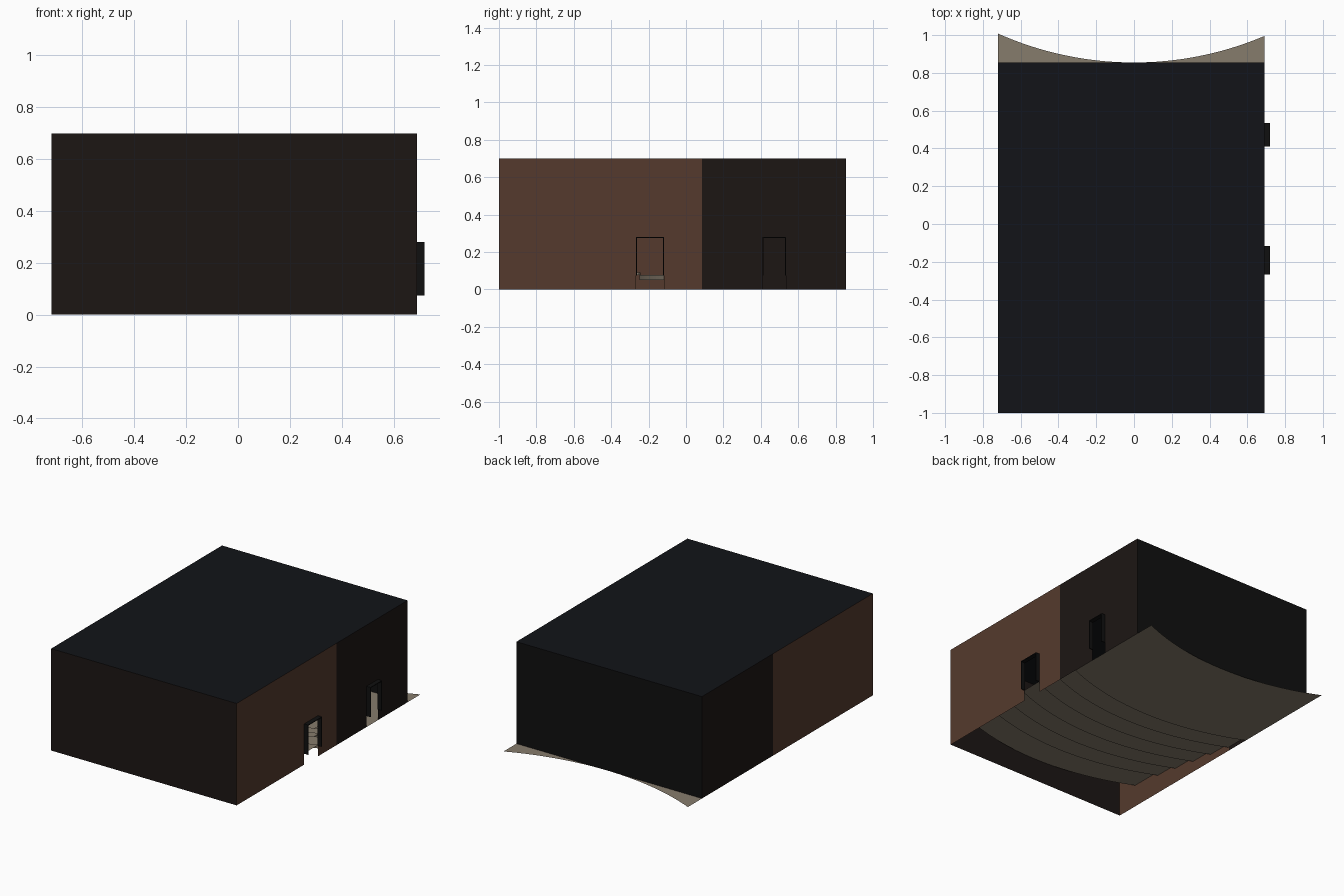
import bpy, math

if "Cube" in bpy.data.objects:
    bpy.data.objects.remove(bpy.data.objects["Cube"])

XL, XR, YF, YB, H = -0.72, 0.69, -1.0, 0.855, 0.70
SPLIT = 0.085            # where side panelling changes colour
RAD = 1.77               # radius of the seating arcs
RISE, PITCH = 0.0258, 0.175


def mat(name, c):
    m = bpy.data.materials.new(name)
    m.diffuse_color = (*c, 1)
    m.use_nodes = True
    m.node_tree.nodes["Principled BSDF"].inputs["Base Color"].default_value = m.diffuse_color
    return m


BROWN = mat("brown_panel", (0.09, 0.042, 0.026))
DARK = mat("dark_panel", (0.012, 0.008, 0.007))
BLACK = mat("black_paint", (0.005, 0.005, 0.005))
ROOF = mat("ceiling_paint", (0.006, 0.007, 0.009))
FLOOR = mat("carpet", (0.24, 0.20, 0.15))


def mesh(name, verts, faces, m):
    me = bpy.data.meshes.new(name)
    me.from_pydata(verts, [], faces)
    me.materials.append(m)
    ob = bpy.data.objects.new(name, me)
    bpy.context.collection.objects.link(ob)
    return ob


def side_wall(name, x, y0, y1, m, door=None):
    # flat panel in the yz plane, with an optional doorway down to the ground
    rects = [(y0, y1, 0, H)]
    if door:
        a, b, top = door
        rects = [(y0, a, 0, H), (b, y1, 0, H), (a, b, top, H)]
    v, f = [], []
    for a, b, lo, hi in rects:
        n = len(v)
        v += [(x, a, lo), (x, b, lo), (x, b, hi), (x, a, hi)]
        face = (n, n + 1, n + 2, n + 3)
        f.append(face if x > 0 else face[::-1])
    mesh(name, v, f, m)


def arc(x):
    return RAD - math.sqrt(RAD * RAD - x * x)


def arc_strip(name, profile, x0, x1, n, m, caps=False):
    # sweep a (y, z) profile along the seating arc
    v, f = [], []
    k = len(profile)
    for i in range(n + 1):
        x = x0 + (x1 - x0) * i / n
        v += [(x, y + arc(x), z) for y, z in profile]
    for i in range(n):
        for j in range(k - 1):
            a = i * k + j
            f.append((a, a + 1, a + k + 1, a + k))
    if caps:
        f += [tuple(range(k)), tuple(range(n * k, n * k + k))[::-1]]
    mesh(name, v, f, m)


# room shell
DOORS = [(-0.267, -0.117, 0.28), (0.41, 0.535, 0.28)]
side_wall("right_wall_brown", XR, YF, SPLIT, BROWN, DOORS[0])
side_wall("right_wall_dark", XR, SPLIT, YB, DARK, DOORS[1])
side_wall("left_wall_brown", XL, YF, SPLIT, BROWN)
side_wall("left_wall_dark", XL, SPLIT, YB, DARK)
mesh("rear_seating_wall", [(XL, YF, 0), (XR, YF, 0), (XR, YF, H), (XL, YF, H)],
     [(0, 1, 2, 3)], DARK)
mesh("screen_wall", [(XL, YB, 0), (XR, YB, 0), (XR, YB, H), (XL, YB, H)],
     [(3, 2, 1, 0)], BLACK)
mesh("ceiling", [(XL, YF, H), (XR, YF, H), (XR, YB, H), (XL, YB, H)],
     [(0, 1, 2, 3)], ROOF)

# stepped floor, rising away from the screen wall
risers = [0.10 - PITCH * k for k in range(6)]
profile = [(YB, 0.0)]
for k, y in enumerate(risers):
    profile += [(y, k * RISE), (y, (k + 1) * RISE)]
profile.append((YF, 6 * RISE))
arc_strip("stepped_floor", profile, XL, XR, 32, FLOOR)

# half-height steps in the aisles
for a, cx in enumerate((-0.53, -0.01, 0.50)):
    for k, y in enumerate(risers):
        z = k * RISE
        arc_strip(f"aisle_step_{a}_{k}",
                  [(y + 0.085, z), (y + 0.085, z + RISE / 2), (y, z + RISE / 2)],
                  cx - 0.05, cx + 0.05, 3, FLOOR, caps=True)

# door linings: open tunnels projecting from the right wall
for i, (a, b, top) in enumerate(DOORS):
    x0, x1, lo, t = XR, 0.72, 0.075, 0.005
    outline = [(a, lo), (a, top), (b, top), (b, lo),
               (b - t, lo), (b - t, top - t), (a + t, top - t), (a + t, lo)]
    v = [(x, y, z) for x in (x0, x1) for y, z in outline]
    f = [(j, (j + 1) % 8, (j + 1) % 8 + 8, j + 8) for j in range(8)]
    for o in (0, 8):
        f += [(o, o + 1, o + 6, o + 7), (o + 1, o + 2, o + 5, o + 6),
              (o + 2, o + 3, o + 4, o + 5)]
    mesh(f"door_lining_{i}", v, f, BLACK)
